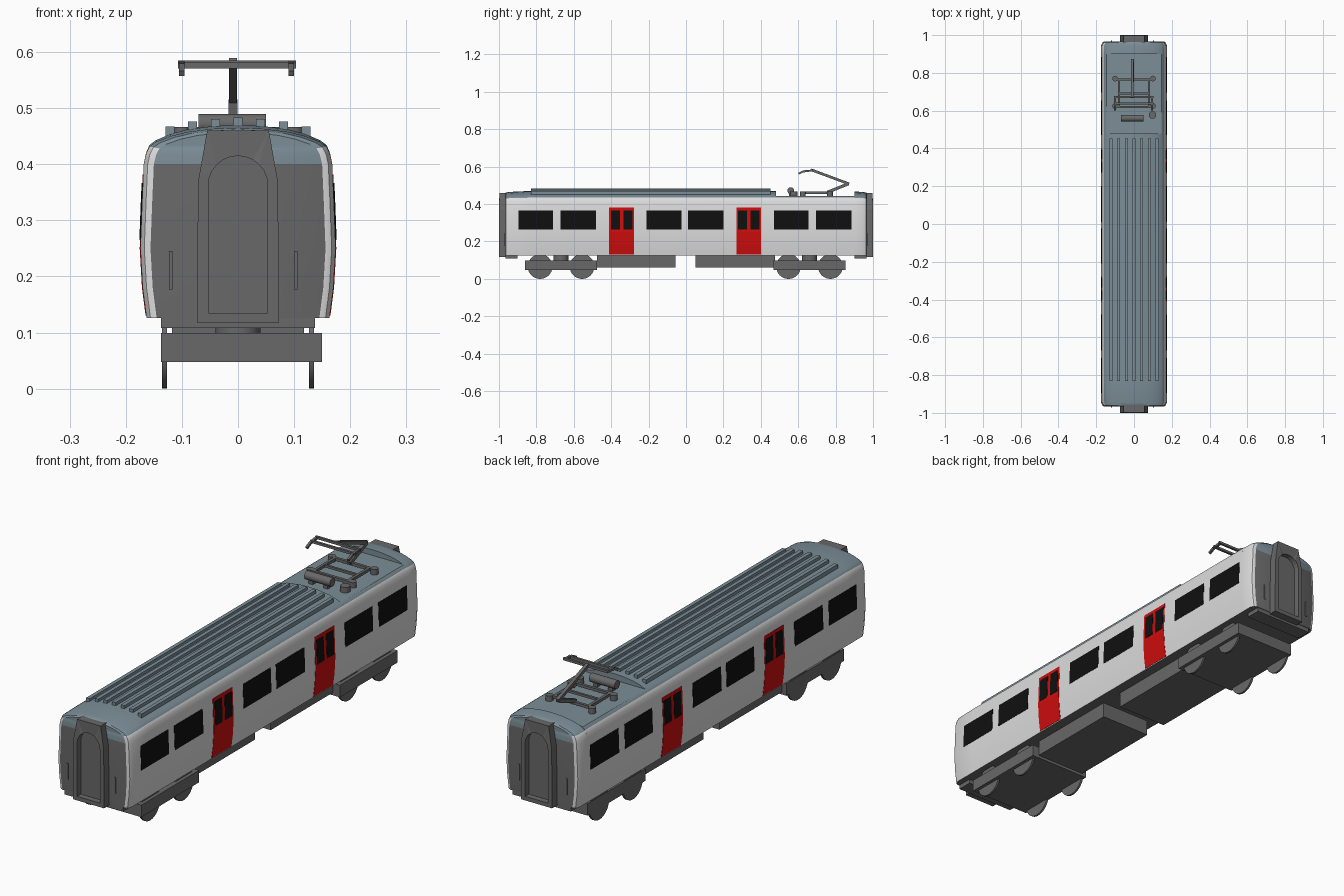
import bpy, bmesh, math
from mathutils import Matrix, Vector

if "Cube" in bpy.data.objects:
    bpy.data.objects.remove(bpy.data.objects["Cube"])


def material(name, rgb):
    m = bpy.data.materials.new(name)
    m.diffuse_color = (*rgb, 1)
    m.use_nodes = True
    m.node_tree.nodes["Principled BSDF"].inputs["Base Color"].default_value = m.diffuse_color
    return m


WHITE = material("body white", (0.72, 0.72, 0.72))
GREY = material("dark grey", (0.14, 0.14, 0.14))
ROOF = material("roof slate", (0.20, 0.27, 0.31))
RED = material("door red", (0.62, 0.004, 0.004))
BLACK = material("window black", (0.005, 0.005, 0.005))


def finish(name, bm, *mats, smooth=False):
    bmesh.ops.recalc_face_normals(bm, faces=bm.faces)
    me = bpy.data.meshes.new(name)
    bm.to_mesh(me)
    bm.free()
    for m in mats:
        me.materials.append(m)
    if smooth:
        me.shade_smooth()
        me.set_sharp_from_angle(angle=math.radians(32))
    ob = bpy.data.objects.new(name, me)
    bpy.context.collection.objects.link(ob)
    return ob


def box(name, x, y, z, mat=GREY):
    bm = bmesh.new()
    c = Vector((sum(x), sum(y), sum(z))) / 2
    bmesh.ops.create_cube(bm, size=1, matrix=Matrix.Translation(c) @ Matrix.Diagonal(
        (x[1] - x[0], y[1] - y[0], z[1] - z[0], 1)))
    return finish(name, bm, mat)


def rod(name, p, q, w, sides=4, mat=GREY):
    """Square bar (4 sides) or cylinder between two points, w wide."""
    p, q = Vector(p), Vector(q)
    d = q - p
    bm = bmesh.new()
    rot = d.to_track_quat('Z', 'Y').to_matrix().to_4x4()
    r = w / math.sqrt(2) if sides == 4 else w / 2
    bmesh.ops.create_cone(bm, cap_ends=True, segments=sides, radius1=r, radius2=r, depth=d.length,
                          matrix=Matrix.Translation((p + q) / 2) @ rot @ Matrix.Rotation(math.pi / 4, 4, 'Z'))
    return finish(name, bm, mat, smooth=sides > 4)


# --- Body shell: half cross-section (x, z) lofted along y ---
PROFILE = [(.163, .126), (.170, .18), (.174, .25), (.171, .33), (.168, .40), (.164, .42),
           (.158, .434), (.146, .443), (.12, .454), (.09, .462), (.045, .468), (0, .470)]
# stations: y, side inset, roof drop, roof cut height
END = [(.967, .018, .012, 1), (.962, .007, .008, 1), (.945, 0, .005, 1)]
STATIONS = [(-y, i, d, c) for y, i, d, c in END] + [
    (-.84, 0, 0, 1), (.48, 0, 0, 1), (.48, 0, 0, .443), (.90, 0, 0, .443), (.90, 0, .003, 1)] + END[::-1]

bm = bmesh.new()
rings = []
for y, inset, drop, cut in STATIONS:
    half = []
    for x, z in PROFILE:
        z -= drop * max(0, z - .40) / .07
        half.append((max(0, x - inset), min(z, cut)))
    pts = half + [(-x, z) for x, z in half[-2::-1]]
    rings.append([bm.verts.new((x, y, z)) for x, z in pts])
n = len(rings[0])
for a, b in zip(rings, rings[1:]):
    for i in range(n):
        j = (i + 1) % n
        f = bm.faces.new((a[i], a[j], b[j], b[i]))
        z = f.calc_center_median().z
        f.material_index = 1 if i == n - 1 else (2 if z > .43 else 0)
for r in (rings[0], rings[-1]):        # end walls in level strips, grey below the roof cap
    for i in range(n // 2):
        vs = [r[i], r[i + 1], r[n - 2 - i], r[n - 1 - i]]
        if vs[1] is vs[2]:
            vs.pop(2)
        f = bm.faces.new(vs)
        f.material_index = 2 if f.calc_center_median().z > .40 else 1
bmesh.ops.remove_doubles(bm, verts=bm.verts, dist=1e-5)
finish("body_shell", bm, WHITE, GREY, ROOF, smooth=True)


# --- Doors and windows: thin plates following the side profile ---
def side_x(z):
    for (x0, z0), (x1, z1) in zip(PROFILE, PROFILE[1:]):
        if z0 <= z <= z1:
            return x0 + (x1 - x0) * (z - z0) / (z1 - z0)


def side_plate(name, y, z, lift, mat):
    zs = [z[0]] + [p[1] for p in PROFILE if z[0] < p[1] < z[1]] + [z[1]]
    loop = [(side_x(h) + lift, h) for h in zs] + [(side_x(h) - .001, h) for h in reversed(zs)]
    for s, side in ((1, "right"), (-1, "left")):
        bm = bmesh.new()
        a, b = ([bm.verts.new((s * px, yy, pz)) for px, pz in loop] for yy in y)
        m = len(loop)
        for i in range(m):
            bm.faces.new((a[i], a[(i + 1) % m], b[(i + 1) % m], b[i]))
        bm.faces.new(a)
        bm.faces.new(b)
        finish(f"{name}_{side}", bm, mat)


for y in [(-.895, -.71), (-.67, -.48), (-.21, -.025), (.01, .20), (.47, .655), (.695, .885)]:
    side_plate("window", y, (.265, .367), .0012, BLACK)
for y in (-.345, .335):
    side_plate("door", (y - .066, y + .066), (.13, .382), .0012, RED)
    for c in (-.032, .034):
        side_plate("door_window", (y + c - .024, y + c + .024), (.265, .367), .0024, BLACK)

# --- Roof ribs ---
for i, top in zip(range(-3, 4), (.467, .476, .481, .483, .481, .476, .467)):
    x = i * .0405
    box("roof_rib", (x - .008, x + .008), (-.83, .452), (.44, top), ROOF)

# --- Gangways: tapered frame with an arched opening ---
for s in (-1, 1):
    outer = [(.073, .118), (.073, .24), (.070, .375), (.055, .460)]
    outer += [(-x, z) for x, z in reversed(outer)]
    inner = [(.053, .135)] + [(.053 * math.cos(a), .362 + .053 * math.sin(a))
                              for a in (math.pi * k / 12 for k in range(13))] + [(-.053, .135)]
    bm = bmesh.new()
    edges = []
    for loop in (outer, inner):
        vs = [bm.verts.new((x, s * .955, z)) for x, z in loop]
        edges += [bm.edges.new((vs[i - 1], vs[i])) for i in range(len(vs))]
    bmesh.ops.triangle_fill(bm, edges=edges, use_beauty=True, normal=(0, 1, 0))
    ext = bmesh.ops.extrude_face_region(bm, geom=bm.faces[:])["geom"]
    for v in (g for g in ext if isinstance(g, bmesh.types.BMVert)):
        v.co.y = s * (1.0 if v.co.z < .4 else .997)
    finish("gangway_frame", bm, GREY)
    box("gangway_door", (-.054, .054), sorted((s * .95, s * .975)), (.13, .418))
    # handrails and headstock
    for x in (-.12, .103):
        box("end_handrail", (x - .003, x + .003), sorted((s * .96, s * .971)), (.177, .245))
    box("headstock", (-.137, .137), sorted((s * .90, s * .965)), (.108, .128))

# --- Underframe equipment ---
box("equipment_box_front", (-.118, .118), (-.475, -.055), (.06, .128))
box("equipment_box_rear", (-.118, .118), (.05, .475), (.06, .128))

# --- Bogies and wheels ---
for y in (-.668, .660):
    box("bogie_frame", (-.137, .150), (y - .193, y + .193), (.048, .099))
    rod("bogie_pivot", (0, y, .095), (0, y, .13), .08, 24)
    for dy in (-.112, .112):
        rod("axle", (-.13, y + dy, .066), (.13, y + dy, .066), .02, 12)
        for x in (-.131, .131):
            rod("wheel", (x - .0045, y + dy, .066), (x + .0045, y + dy, .066), .132, 32)

# --- Pantograph base ---
for y in (.625, .77):
    rod("base_cross_bar", (-.10, y - .005, .460), (.10, y - .005, .460), .012)
    for x in (-.1, .1):
        rod("insulator", (x, y, .44), (x, y, .466), .03, 16)
for x in (-.08, .08):
    rod("base_side_bar", (x, .62, .460), (x, .77, .460), .012)
rod("base_middle_bar", (-.08, .69, .460), (.08, .69, .460), .010)

# --- Pantograph arms and head ---
rod("lower_arm", (-.009, .755, .463), (-.009, .868, .508), .016)
rod("upper_arm", (-.009, .872, .508), (-.009, .67, .583), .014)
for y, z in ((.672, .580), (.638, .576)):
    rod("contact_bar", (-.107, y, z), (.103, y, z), .010)
for x in (-.10, .095):
    rod("head_horn", (x, .675, .580), (x, .625, .574), .010)
    rod("head_horn_tip", (x, .628, .575), (x, .602, .562), .010)

# --- Roof equipment beside the pantograph ---
rod("roof_cylinder", (-.07, .56, .472), (.05, .56, .472), .036, 20)
for x in (-.045, .025):
    box("cylinder_foot", (x - .01, x + .01), (.55, .57), (.44, .465))
rod("round_insulator", (.098, .577, .44), (.098, .577, .466), .04, 16)
